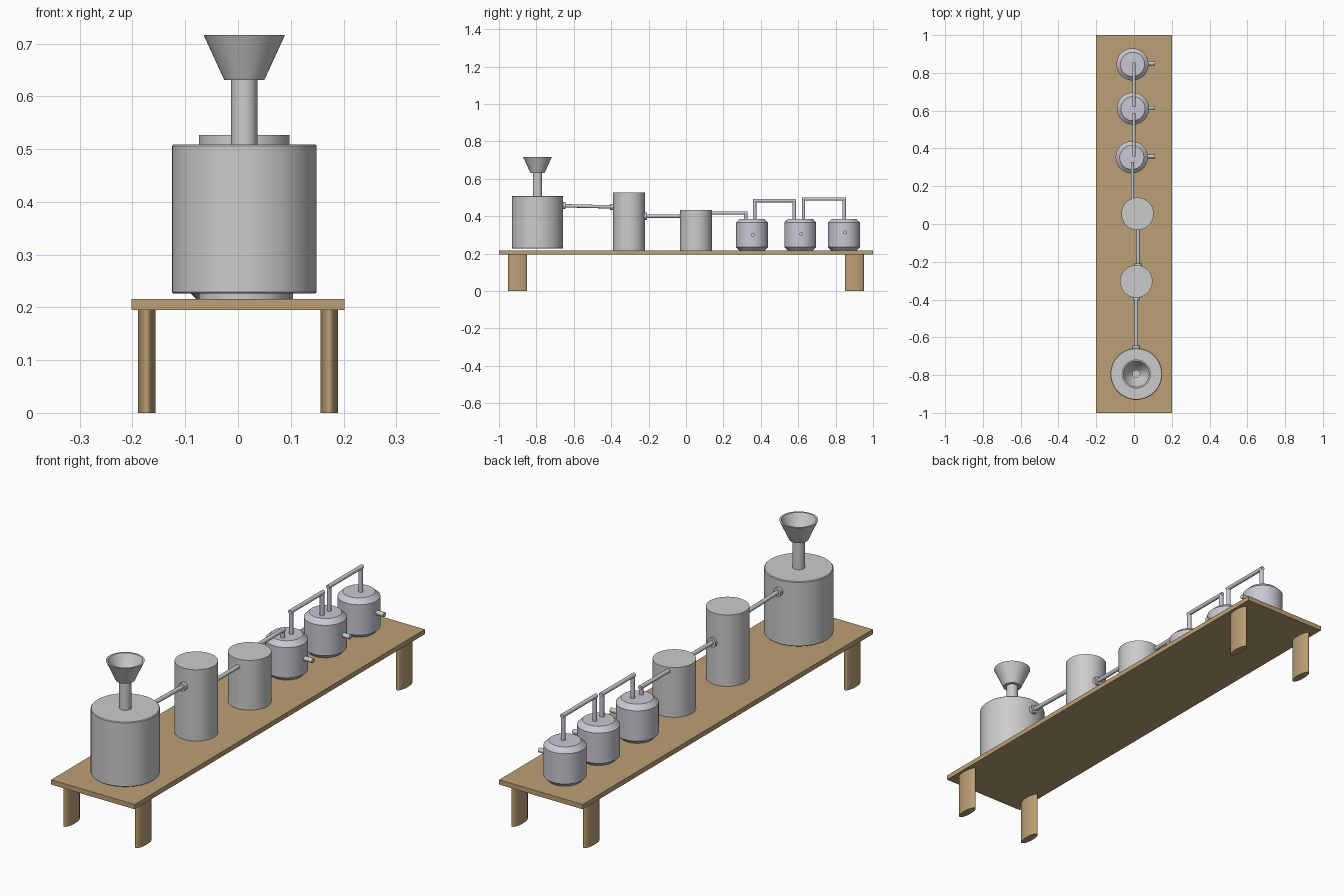
import bpy, bmesh, math
from mathutils import Vector

if "Cube" in bpy.data.objects:
    bpy.data.objects.remove(bpy.data.objects["Cube"])

def material(name, rgb):
    m = bpy.data.materials.new(name)
    m.diffuse_color = (*rgb, 1)
    m.use_nodes = True
    m.node_tree.nodes["Principled BSDF"].inputs["Base Color"].default_value = m.diffuse_color
    return m

WOOD = material("wood", (0.5, 0.35, 0.18))
STEEL = material("dark_steel", (0.58, 0.58, 0.65))

def finish(ob, mat=None):
    if mat:
        ob.data.materials.append(mat)
    bpy.ops.object.select_all(action='DESELECT')
    ob.select_set(True)
    bpy.context.view_layer.objects.active = ob
    bpy.ops.object.shade_smooth_by_angle(angle=math.radians(30))
    return ob

def lathe(name, x, y, profile, mat=None, closed=False, n=48):
    """Revolve (radius, z) points about a vertical axis; caps the ends unless closed."""
    bm = bmesh.new()
    rings = [[bm.verts.new((x + r * math.cos(2 * math.pi * i / n),
                            y + r * math.sin(2 * math.pi * i / n), z))
              for i in range(n)] for r, z in profile]
    pairs = list(zip(rings, rings[1:]))
    if closed:
        pairs.append((rings[-1], rings[0]))
    else:
        bm.faces.new(rings[0])
        bm.faces.new(rings[-1])
    for a, b in pairs:
        for i in range(n):
            j = (i + 1) % n
            bm.faces.new((a[i], a[j], b[j], b[i]))
    bmesh.ops.recalc_face_normals(bm, faces=bm.faces)
    me = bpy.data.meshes.new(name)
    bm.to_mesh(me)
    bm.free()
    ob = bpy.data.objects.new(name, me)
    bpy.context.collection.objects.link(ob)
    return finish(ob, mat)

def rod(name, a, b, r, mat=None):
    """Cylinder between two points."""
    a, b = Vector(a), Vector(b)
    d = b - a
    bpy.ops.mesh.primitive_cylinder_add(vertices=24, radius=r, depth=d.length,
                                        location=(a + b) / 2,
                                        rotation=d.to_track_quat('Z', 'Y').to_euler())
    bpy.context.object.name = name
    return finish(bpy.context.object, mat)

# Table: board and four flattened oval legs
bpy.ops.mesh.primitive_cube_add(size=1, location=(0, 0, 0.2055))
board = bpy.context.object
board.name = "table_top"
board.scale = (0.403, 2, 0.021)
board.data.materials.append(WOOD)
for sx, side in ((-1, "left"), (1, "right")):
    for sy, end in ((-1, "front"), (1, "back")):
        bpy.ops.mesh.primitive_cylinder_add(vertices=32, radius=0.5, depth=1,
                                            location=(sx * 0.173, sy * 0.9, 0.099))
        leg = bpy.context.object
        leg.name = f"{end}_{side}_leg"
        leg.scale = (0.034, 0.102, 0.198)
        finish(leg, WOOD)

# Large tank with hollow feed funnel
TX, TY = 0.012, -0.794
lathe("large_tank", TX, TY, [(0.134, 0.226), (0.137, 0.229), (0.137, 0.506), (0.134, 0.509)], n=64)
lathe("feed_funnel", TX, TY, [(0.025, 0.507), (0.025, 0.631), (0.038, 0.631), (0.077, 0.716),
                              (0.069, 0.716), (0.028, 0.636), (0.019, 0.63), (0.019, 0.507)],
      closed=True)

# Tall and short plain cylinders
lathe("tall_cylinder", 0.012, -0.304, [(0.086, 0.216), (0.086, 0.527)])
lathe("short_cylinder", 0.0185, 0.054, [(0.086, 0.216), (0.086, 0.433)])

# Three chamfered pots with outlet spigots
POT = [(0.066, 0.215), (0.085, 0.234), (0.085, 0.366), (0.064, 0.386)]
for i, (x, y, z) in enumerate(((-0.012, 0.353, 0.30), (-0.006, 0.611, 0.305), (-0.008, 0.845, 0.313))):
    lathe(f"pot_{i + 1}", x, y, POT, STEEL)
    rod(f"spigot_{i + 1}", (x + 0.06, y + 0.005, z), (0.112, y + 0.005, z), 0.01)

# Straight pipes with collars
rod("tank_pipe", (0.012, -0.67, 0.456), (0.012, -0.38, 0.449), 0.009, STEEL)
rod("tank_collar", (0.012, -0.665, 0.456), (0.012, -0.643, 0.456), 0.019, STEEL)
rod("tall_cylinder_inlet_collar", (0.012, -0.406, 0.449), (0.012, -0.385, 0.449), 0.017, STEEL)
rod("middle_pipe", (0.022, -0.23, 0.40), (0.022, -0.02, 0.40), 0.009, STEEL)
rod("tall_cylinder_outlet_collar", (0.022, -0.23, 0.40), (0.022, -0.208, 0.40), 0.02, STEEL)

# Bent pipes joining the pots
R = 0.009
rod("pot_1_feed_pipe", (-0.008, 0.12, 0.417), (-0.008, 0.329, 0.417), R, STEEL)
rod("pot_1_feed_drop", (-0.008, 0.32, 0.38), (-0.008, 0.32, 0.417), R, STEEL)
for name, y0, y1, z in (("first_link", 0.367, 0.579, 0.483), ("second_link", 0.628, 0.846, 0.492)):
    rod(name + "_riser", (0, y0, 0.38), (0, y0, z), R, STEEL)
    rod(name + "_bar", (0, y0 - R, z), (0, y1 + R, z), R, STEEL)
    rod(name + "_drop", (0, y1, 0.38), (0, y1, z), R, STEEL)
